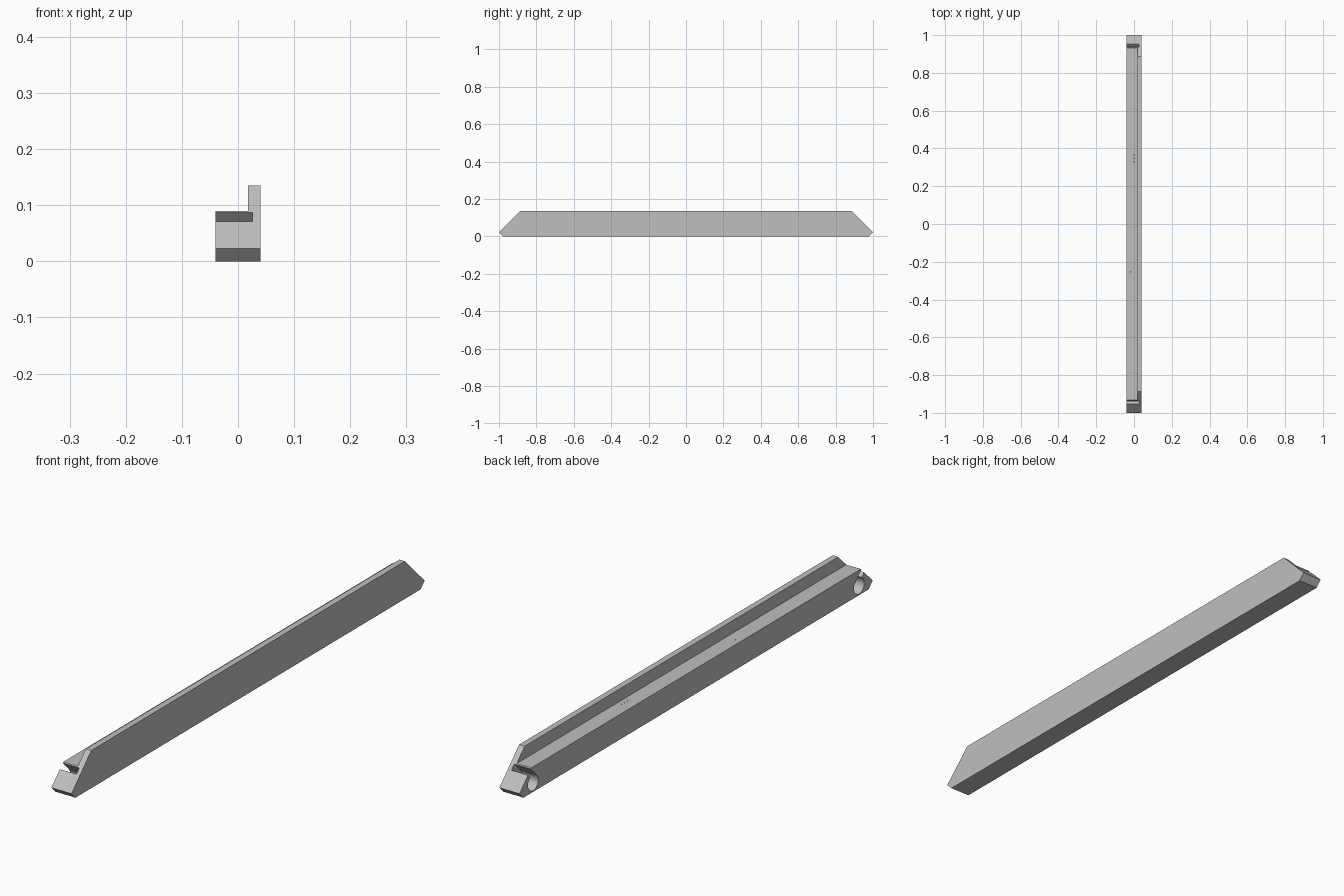
import bpy, bmesh
from math import radians, pi

cube = bpy.data.objects.get("Cube")
if cube:
    bpy.data.objects.remove(cube, do_unlink=True)

grey = bpy.data.materials.new("light_grey")
grey.use_nodes = True
COLOUR = (0.52, 0.52, 0.52, 1)
grey.diffuse_color = COLOUR
grey.node_tree.nodes["Principled BSDF"].inputs["Base Color"].default_value = COLOUR

HALF_WIDTH = 0.04
LEDGE_TOP = 0.09
WALL_INNER = 0.018
POCKET_END = 0.026


def extrude_side(name, profile, x0, x1):
    """Extrude a (y, z) outline along x."""
    bm = bmesh.new()
    face = bm.faces.new([bm.verts.new((x0, y, z)) for y, z in profile])
    ext = bmesh.ops.extrude_face_region(bm, geom=[face])
    moved = [v for v in ext["geom"] if isinstance(v, bmesh.types.BMVert)]
    bmesh.ops.translate(bm, verts=moved, vec=(x1 - x0, 0, 0))
    bmesh.ops.recalc_face_normals(bm, faces=bm.faces)
    mesh = bpy.data.meshes.new(name)
    bm.to_mesh(mesh)
    bm.free()
    obj = bpy.data.objects.new(name, mesh)
    bpy.context.collection.objects.link(obj)
    mesh.materials.append(grey)
    return obj


def box(name, centre, size, tilt=0):
    bpy.ops.mesh.primitive_cube_add(size=1, location=centre, rotation=(tilt, 0, 0))
    obj = bpy.context.object
    obj.name, obj.scale = name, size
    obj.data.materials.append(grey)
    return obj


def rod(name, centre, radius, depth, sides, rotation=(0, 0, 0)):
    bpy.ops.mesh.primitive_cylinder_add(vertices=sides, radius=radius, depth=depth,
                                        location=centre, rotation=rotation)
    obj = bpy.context.object
    obj.name = name
    obj.data.materials.append(grey)
    return obj


def cut(target, cutter):
    """Subtract the cutter, then discard it."""
    bpy.context.view_layer.update()
    mod = target.modifiers.new("cut", 'BOOLEAN')
    mod.operation, mod.solver, mod.object = 'DIFFERENCE', 'EXACT', cutter
    bpy.context.view_layer.objects.active = target
    bpy.ops.object.modifier_apply(modifier=mod.name)
    bpy.data.objects.remove(cutter, do_unlink=True)


# Long rail with mitred ends and small lower chamfers
half_outline = [(0.977, 0), (1, 0.023), (0.888, 0.135)]
outline = half_outline + [(-y, z) for y, z in reversed(half_outline)]
rail = extrude_side("mitred_rail", outline, -HALF_WIDTH, HALF_WIDTH)

# Step that leaves a ledge beside the thin upright wall
cut(rail, box("step_cutter", (WALL_INNER - 0.1, 0, LEDGE_TOP + 0.1), (0.2, 2.4, 0.2)))

# Blind round pocket and slanted slot at each end
x_mid, x_len = (POCKET_END - 0.1) / 2, POCKET_END + 0.1
for side in (1, -1):
    cut(rail, rod("pocket_cutter", (x_mid, side * 0.923, 0.033), 0.029, x_len,
                  48, (0, pi / 2, 0)))
    cut(rail, box("slot_cutter", (x_mid, side * 0.938, 0.073),
                  (x_len, 0.077, 0.0226), side * radians(45)))

# Tiny pin holes in the ledge
for x, y in [(0, 0.33), (0, 0.348), (0, 0.366), (-0.019, -0.253)]:
    cut(rail, rod("pin_cutter", (x, y, LEDGE_TOP), 0.002, 0.02, 12))

# Smooth pocket walls, crisp edges elsewhere
bpy.ops.object.select_all(action='DESELECT')
rail.select_set(True)
bpy.context.view_layer.objects.active = rail
bpy.ops.object.shade_smooth_by_angle(angle=radians(25))
